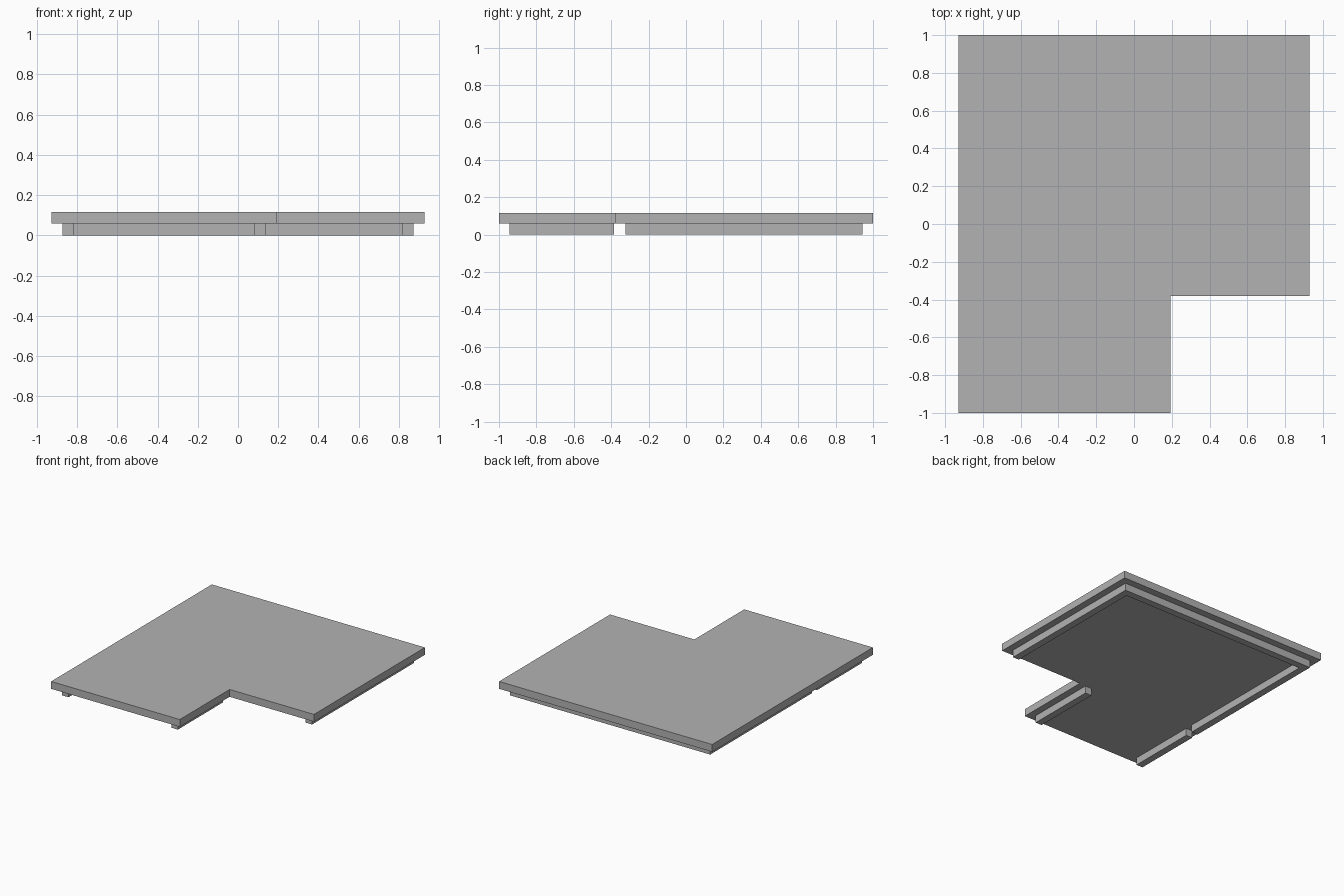
import bpy
import bmesh

# Remove the default cube
cube = bpy.data.objects.get("Cube")
if cube:
    bpy.data.objects.remove(cube)

# Single flat grey
COLOUR = (0.45, 0.45, 0.45, 1)
grey = bpy.data.materials.new("plain_grey")
grey.use_nodes = True
grey.diffuse_color = COLOUR
grey.node_tree.nodes["Principled BSDF"].inputs["Base Color"].default_value = COLOUR

HALF_X, HALF_Y = 0.928, 1.0      # slab outline
NOTCH_X, NOTCH_Y = 0.193, -0.38  # inner corner of the cut-out
THICK = 0.058                    # slab thickness and rail height
INSET, WIDTH = 0.056, 0.056      # rail setback and width


def prism(name, outline, z):
    """Extrude a flat outline upward by the common thickness."""
    bm = bmesh.new()
    face = bm.faces.new([bm.verts.new((x, y, z)) for x, y in outline])
    top = bmesh.ops.extrude_face_region(bm, geom=[face])["geom"]
    verts = [v for v in top if isinstance(v, bmesh.types.BMVert)]
    bmesh.ops.translate(bm, verts=verts, vec=(0, 0, THICK))
    bmesh.ops.recalc_face_normals(bm, faces=bm.faces)
    mesh = bpy.data.meshes.new(name)
    bm.to_mesh(mesh)
    bm.free()
    mesh.materials.append(grey)
    obj = bpy.data.objects.new(name, mesh)
    bpy.context.collection.objects.link(obj)
    return obj


def rail(name, x0, x1, y0, y1):
    return prism(name, [(x0, y0), (x1, y0), (x1, y1), (x0, y1)], 0)


# L-shaped top slab
prism("top_slab", [(-HALF_X, -HALF_Y), (NOTCH_X, -HALF_Y), (NOTCH_X, NOTCH_Y),
                   (HALF_X, NOTCH_Y), (HALF_X, HALF_Y), (-HALF_X, HALF_Y)], THICK)

# Rail limits, set back from the slab edges
rx, ry = HALF_X - INSET, HALF_Y - INSET
notch_x = NOTCH_X - INSET
gap_front, gap_back = NOTCH_Y - 0.004, NOTCH_Y + INSET

# Back rail spans the full width; side rails butt against it
rail("back_rail", -rx, rx, ry - WIDTH, ry)
for name, outer in (("left", rx), ("right", -rx + WIDTH)):
    rail(name + "_rear_rail", outer - WIDTH, outer, gap_back, ry - WIDTH)

# Short rails under the front arm
for name, outer in (("left", notch_x), ("right", -rx + WIDTH)):
    rail(name + "_front_rail", outer - WIDTH, outer, -ry, gap_front)
